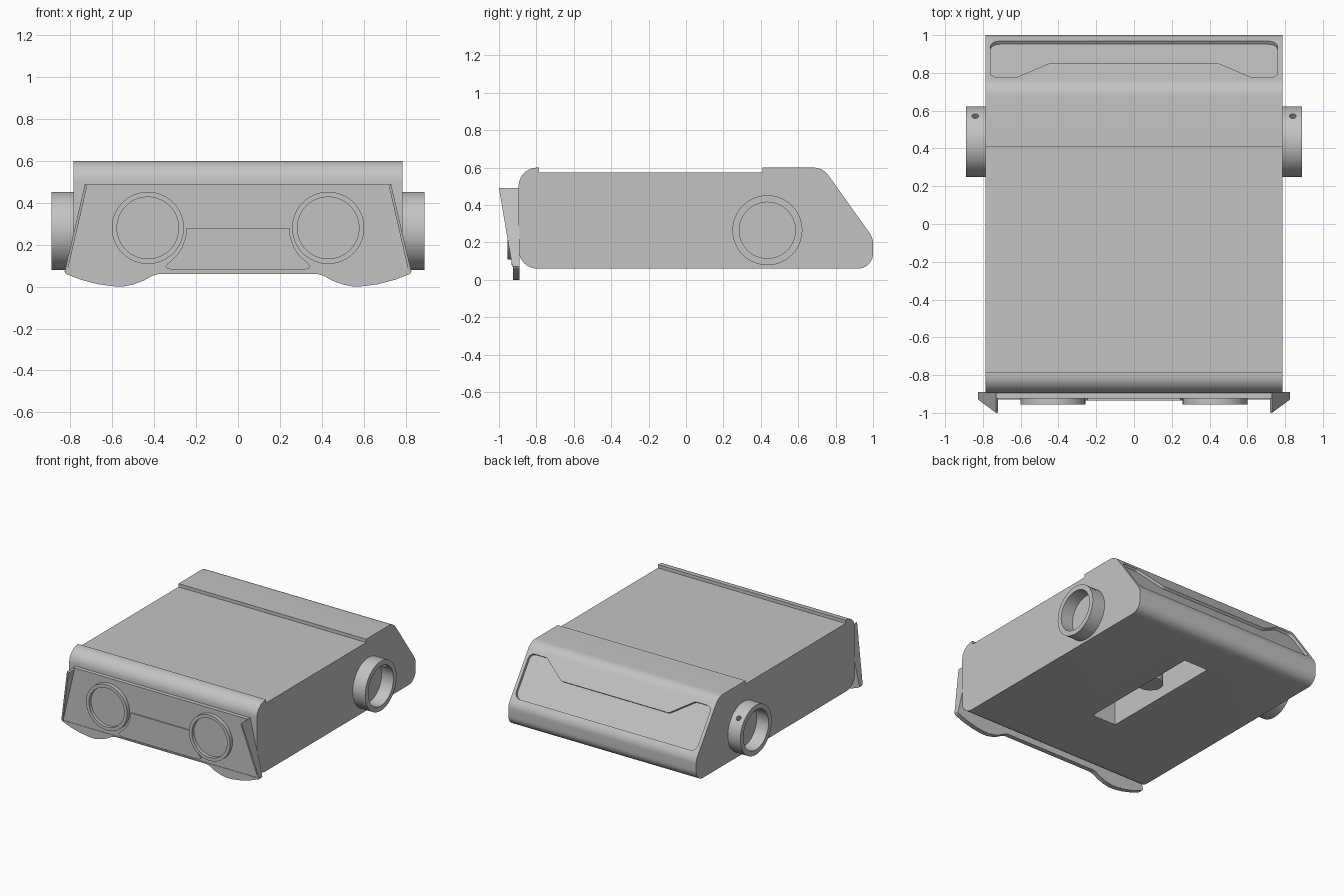
import bpy, bmesh
from math import sin, cos, tan, pi, radians
from mathutils import Vector, Matrix

cube = bpy.data.objects.get("Cube")
if cube:
    bpy.data.objects.remove(cube, do_unlink=True)

GREY = (0.55, 0.55, 0.55, 1)
mat = bpy.data.materials.new("plain_grey")
mat.use_nodes = True
mat.diffuse_color = GREY
mat.node_tree.nodes["Principled BSDF"].inputs["Base Color"].default_value = GREY


def finish(name, bm):
    bmesh.ops.recalc_face_normals(bm, faces=bm.faces)
    mesh = bpy.data.meshes.new(name)
    bm.to_mesh(mesh)
    bm.free()
    mesh.materials.append(mat)
    obj = bpy.data.objects.new(name, mesh)
    bpy.context.collection.objects.link(obj)
    return obj


def rounded(points, steps=10):
    """Outline from (a, b, radius) corners."""
    out = []
    for i, (x, y, r) in enumerate(points):
        p = Vector((x, y))
        if not r:
            out.append(p)
            continue
        a = (Vector(points[i - 1][:2]) - p).normalized()
        b = (Vector(points[(i + 1) % len(points)][:2]) - p).normalized()
        half = a.angle(b) / 2
        c = p + (a + b).normalized() * r / sin(half)
        s, e = p + a * r / tan(half) - c, p + b * r / tan(half) - c
        w = pi - 2 * half
        out += [c + (s * sin((1 - k / steps) * w) + e * sin(k / steps * w)) / sin(w)
                for k in range(steps + 1)]
    return out


def prism(name, outline, place, near, far):
    """Extrude an outline; place(a, b, depth) gives the 3D point."""
    bm = bmesh.new()
    rings = [[bm.verts.new(place(p[0], p[1], d)) for p in outline] for d in (near, far)]
    bm.faces.new(rings[0])
    bm.faces.new(rings[1])
    n = len(outline)
    for i in range(n):
        j = (i + 1) % n
        bm.faces.new((rings[0][i], rings[0][j], rings[1][j], rings[1][i]))
    return finish(name, bm)


def cylinder(name, start, end, radius, sides=64):
    start, end = Vector(start), Vector(end)
    axis = end - start
    bm = bmesh.new()
    m = Matrix.Translation((start + end) / 2) @ axis.to_track_quat('Z', 'Y').to_matrix().to_4x4()
    bmesh.ops.create_cone(bm, cap_ends=True, segments=sides, radius1=radius,
                          radius2=radius, depth=axis.length, matrix=m)
    return finish(name, bm)


def cut(obj, cutter):
    cutter.hide_render = True
    mod = obj.modifiers.new("cut", 'BOOLEAN')
    mod.operation = 'DIFFERENCE'
    mod.solver = 'EXACT'
    mod.object = cutter
    bpy.context.view_layer.objects.active = obj
    bpy.ops.object.modifier_apply(modifier=mod.name)
    bpy.data.objects.remove(cutter, do_unlink=True)


def mirrored(half):
    return half + [(-x, *rest) for x, *rest in reversed(half)]


def facing(x, z, y):
    return (x, y, z)


parts = []

# Main housing: side profile with a sunken top and sloping back
profile = rounded([(-0.895, 0.06, 0.1), (1, 0.06, 0.08), (1, 0.225, 0.1), (0.732, 0.6, 0.1),
                   (0.41, 0.6, 0), (0.41, 0.575, 0), (-0.785, 0.575, 0),
                   (-0.785, 0.6, 0), (-0.895, 0.6, 0.1)])
body = prism("housing", profile, lambda y, z, x: (x, y, z), -0.785, 0.785)
parts.append(body)

# Recessed panel on the back slope
down = Vector((0, 0.268, -0.375)).normalized()
out = Vector((0, 0.375, 0.268)).normalized()
middle = Vector((0, 0.866, 0.4125))
corners = [(0.45, 0.85, 0.04), (0.62, 0.777, 0.04), (0.76, 0.777, 0.04), (0.76, 0.968, 0.05)]
corners = [(x, (y - middle.y) / down.y, r) for x, y, r in corners]
cut(body, prism("panel_cutter", rounded(mirrored(corners)),
                lambda x, v, n: middle + Vector((x, 0, 0)) + down * v + out * n, -0.02, 0.08))

# Slot in the underside with a stud inside it
slot = [(-0.1, -0.32), (0.1, -0.32), (0.1, 0.66), (-0.1, 0.66)]
cut(body, prism("slot_cutter", slot, lambda x, y, z: (x, y, z), -0.1, 0.4))
parts.append(cylinder("slot_stud", (0, 0.17, 0.13), (0, 0.17, 0.42), 0.09))

# Front plate with two lobes along its lower edge
plate = mirrored([(0.73, 0.49), (0.827, 0.07), (0.82, 0.06), (0.75, 0.033), (0.67, 0.012),
                  (0.6, 0.002), (0.55, 0), (0.5, 0.01), (0.45, 0.028), (0.41, 0.051), (0.38, 0.06)])
parts.append(prism("front_plate", plate, facing, -0.925, -0.89))

# Hood rim around the plate, its front edge leaning forward
rim = mirrored([(0.827, 0.07), (0.73, 0.49), (0.72, 0.478), (0.814, 0.07)])
rim = rim[:3] + [rim[3]] + rim[4:]
parts.append(prism("front_hood", rim,
                   lambda x, z, front: (x, -1 + (0.49 - z) * 0.17 if front else -0.89, z), 0, 1))

# Raised middle panel between the lamps
panel = mirrored([(0.245, 0.28), (0.25, 0.235), (0.268, 0.185), (0.295, 0.145),
                  (0.335, 0.11), (0.345, 0.095), (0.335, 0.085), (0.31, 0.08)])
parts.append(prism("front_middle_panel", panel, facing, -0.934, -0.92))

for side, s in (("left", 1), ("right", -1)):
    # Round lamp with a raised ring
    lamp = cylinder(side + "_lamp_ring", (s * 0.43, -0.955, 0.28), (s * 0.43, -0.9, 0.28), 0.172)
    cut(lamp, cylinder("lamp_cutter", (s * 0.43, -1, 0.28), (s * 0.43, -0.93, 0.28), 0.147))
    parts.append(lamp)

    # Side pipe collar with a small radial screw hole
    y, z = 0.435, 0.265
    pipe = cylinder(side + "_pipe_collar", (s * 0.75, y, z), (s * 0.89, y, z), 0.187)
    cut(pipe, cylinder("bore_cutter", (s * 0.79, y, z), (s * 0.95, y, z), 0.15))
    a = radians(47)
    cut(pipe, cylinder("screw_cutter", (s * 0.84, y + sin(a) * 0.12, z + cos(a) * 0.12),
                       (s * 0.84, y + sin(a) * 0.25, z + cos(a) * 0.25), 0.018, 20))
    parts.append(pipe)

# Smooth shading with sharp edges kept
bpy.ops.object.select_all(action='DESELECT')
for obj in parts:
    obj.select_set(True)
bpy.context.view_layer.objects.active = body
bpy.ops.object.shade_smooth_by_angle(angle=radians(25))
